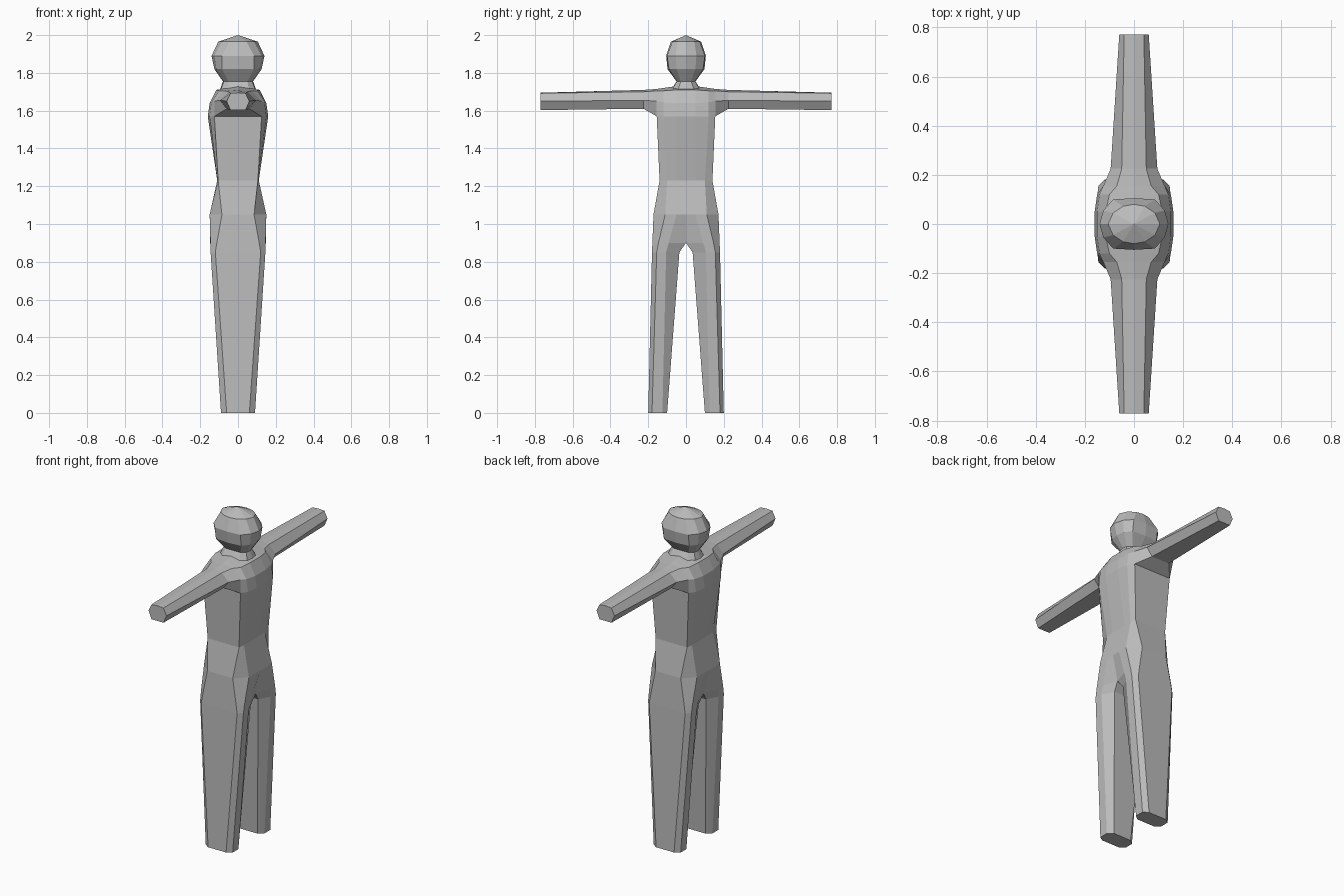
import bpy
import bmesh

cube = bpy.data.objects.get("Cube")
if cube:
    bpy.data.objects.remove(cube, do_unlink=True)

grey = bpy.data.materials.new("plain_grey")
grey.use_nodes = True
tone = (0.5, 0.5, 0.5, 1)
grey.diffuse_color = tone
grey.node_tree.nodes["Principled BSDF"].inputs["Base Color"].default_value = tone


def loft(name, sections, place, cap=None):
    """Skin half profiles mirrored over x, then mirror the shell over y."""
    bm = bmesh.new()
    for side in (1, -1):
        rings = []
        for station, profile in sections:
            full = profile + [(-x, v) for x, v in reversed(profile)]
            ring = []
            for x, v in full:
                px, py, pz = place(station, x, v)
                ring.append(bm.verts.new((px, py * side, pz)))
            rings.append(ring)
        count = len(rings[0])
        for low, high in zip(rings, rings[1:]):
            for i in range(count):
                j = (i + 1) % count
                quad = (low[i], low[j], high[j], high[i])
                # leave out walls lying on the middle plane
                if any(abs(v.co.y) > 0.001 for v in quad):
                    bm.faces.new(quad)
        if cap is not None:
            bm.faces.new(rings[cap])
    bmesh.ops.remove_doubles(bm, verts=bm.verts, dist=0.0005)
    bmesh.ops.recalc_face_normals(bm, faces=bm.faces)
    mesh = bpy.data.meshes.new(name)
    bm.to_mesh(mesh)
    bm.free()
    mesh.materials.append(grey)
    obj = bpy.data.objects.new(name, mesh)
    bpy.context.scene.collection.objects.link(obj)
    return obj


def upright(station, x, v):
    return x, v, station


def sideways(station, x, v):
    return x, station, v


# Legs, pelvis and torso, from the feet up to the armpits
loft("legs_and_torso", [
    (0, [(.06, .2), (.09, .18), (.09, .125), (.06, .1)]),
    (.85, [(.12, .18), (.145, .155), (.145, .105), (.11, .035)]),
    (.9, [(.112, .178), (.146, .146), (.147, .092), (.118, 0)]),
    (1.05, [(.085, .172), (.15, .11), (.15, .05), (.15, 0)]),
    (1.23, [(.105, .14), (.11, .1), (.11, .05), (.11, 0)]),
    (1.57, [(.125, .155), (.15, .12), (.16, .05), (.16, 0)]),
], upright, cap=0)

# Shoulders and outstretched arms, from the middle out to the wrists
loft("shoulders_and_arms", [
    (0, [(0, 1.73), (.115, 1.71), (.15, 1.64), (.16, 1.57)]),
    (.05, [(0, 1.73), (.115, 1.71), (.15, 1.64), (.16, 1.57)]),
    (.12, [(0, 1.72), (.1, 1.705), (.14, 1.645), (.15, 1.57)]),
    (.155, [(0, 1.715), (.07, 1.705), (.125, 1.65), (.125, 1.57)]),
    (.225, [(0, 1.71), (.05, 1.7), (.095, 1.655), (.06, 1.61)]),
    (.77, [(0, 1.695), (.04, 1.692), (.06, 1.65), (.04, 1.603)]),
], sideways, cap=-1)

# Neck and faceted head
loft("neck_and_head", [
    (1.7, [(0, .085), (.06, .08), (.095, .045), (.1, 0)]),
    (1.755, [(0, .05), (.05, .048), (.075, .028), (.08, 0)]),
    (1.82, [(0, .098), (.085, .09), (.115, .05), (.125, 0)]),
    (1.89, [(0, .105), (.085, .1), (.125, .055), (.14, 0)]),
    (1.965, [(0, .08), (.045, .072), (.085, .045), (.105, 0)]),
    (2, [(0, 0), (0, 0), (0, 0), (0, 0)]),
], upright)
